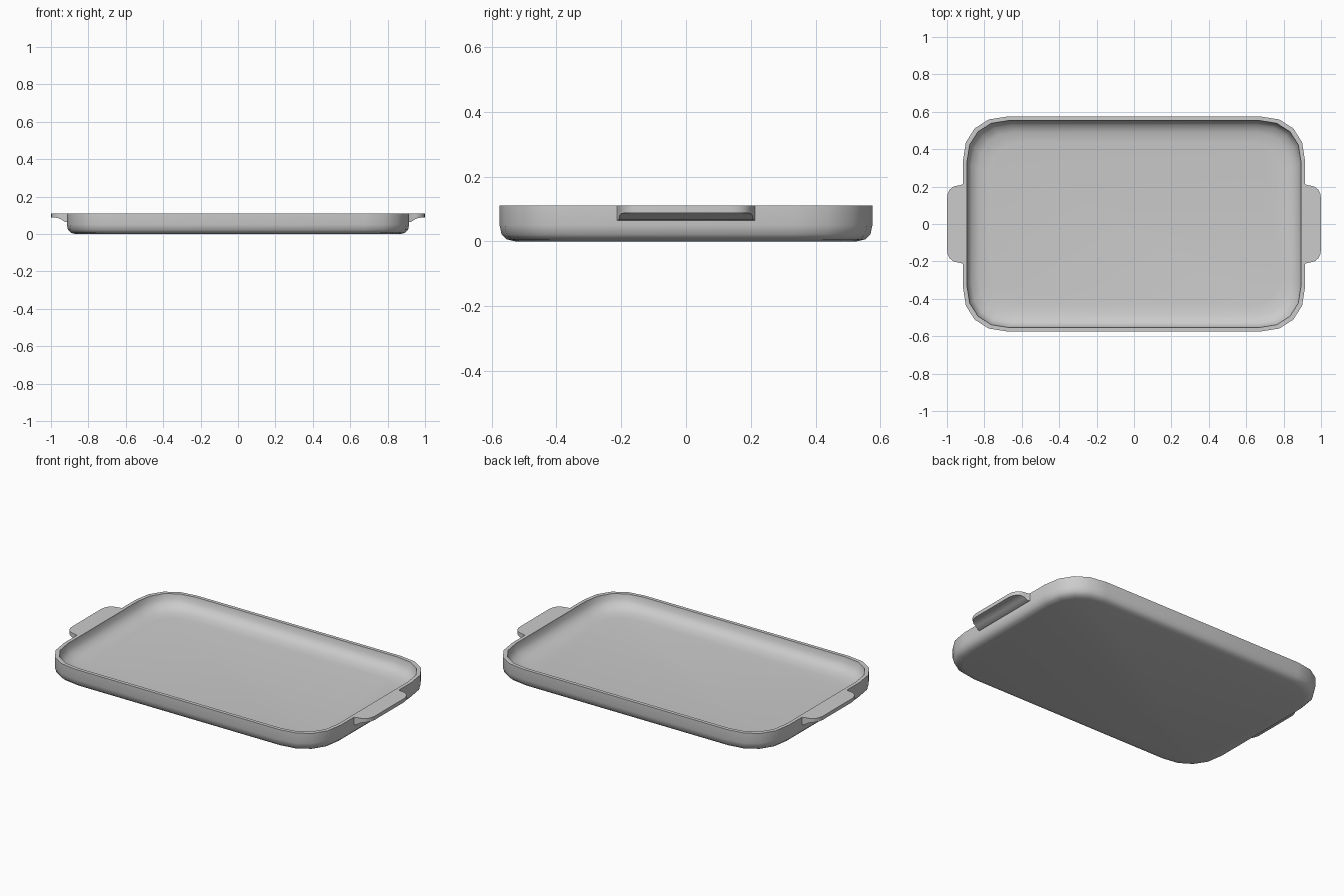
import bpy, bmesh, math

if "Cube" in bpy.data.objects:
    bpy.data.objects.remove(bpy.data.objects["Cube"])

TOP = 0.11


def finish(name, bm, angle):
    bmesh.ops.recalc_face_normals(bm, faces=bm.faces[:])
    mesh = bpy.data.meshes.new(name)
    bm.to_mesh(mesh)
    bm.free()
    ob = bpy.data.objects.new(name, mesh)
    bpy.context.collection.objects.link(ob)
    bpy.ops.object.select_all(action='DESELECT')
    ob.select_set(True)
    bpy.context.view_layer.objects.active = ob
    bpy.ops.object.shade_smooth_by_angle(angle=math.radians(angle))
    return ob


def loft(rings, cap_start=True, cap_end=True):
    bm = bmesh.new()
    loops = [[bm.verts.new(p) for p in ring] for ring in rings]
    n = len(loops[0])
    for a, b in zip(loops, loops[1:]):
        for i in range(n):
            j = (i + 1) % n
            bm.faces.new((a[i], a[j], b[j], b[i]))
    if cap_start:
        bm.faces.new(loops[0][::-1])
    if cap_end:
        bm.faces.new(loops[-1])
    return bm


def rounded_rect(inset, z, hx=0.915, hy=0.575, radius=0.24, segs=4, power=2.25):
    """Rectangle outline with slightly squared round corners."""
    hx, hy, r = hx - inset, hy - inset, radius - inset * 0.6
    pts = []
    for quarter in range(4):
        sx = (1, -1, -1, 1)[quarter]
        sy = (1, 1, -1, -1)[quarter]
        steps = range(segs + 1) if sx * sy > 0 else range(segs, -1, -1)
        for k in steps:
            t = math.pi / 2 * k / segs
            c = max(math.cos(t), 0) ** (2 / power) if k < segs else 0
            s = math.sin(t) ** (2 / power) if k else 0
            pts.append((sx * (hx - r + r * c), sy * (hy - r + r * s), z))
    return pts


# Tray body: underside, outer wall, flat rim, then soft inner fillet to the floor
profile = [(0.048, 0.0), (0.022, 0.006), (0.006, 0.022), (0.0, 0.05), (0.0, TOP),
           (0.021, TOP), (0.026, 0.078), (0.046, 0.05), (0.085, 0.034), (0.14, 0.028)]
finish("tray_body", loft([rounded_rect(i, z) for i, z in profile]), 42)

# Side handle: x station, half width, underside height; mirrored to the other end
stations = [(0.913, 0.214, 0.064), (0.928, 0.208, 0.066), (0.945, 0.205, 0.078),
            (0.965, 0.200, 0.086), (0.985, 0.184, 0.088), (0.996, 0.162, 0.088),
            (1.0, 0.138, 0.088)]
handle = finish("side_handles", loft(
    [[(x, -w, z), (x, w, z), (x, w, TOP), (x, -w, TOP)] for x, w, z in stations]), 35)
mirror = handle.modifiers.new("Mirror", 'MIRROR')
mirror.use_axis = (True, False, False)
